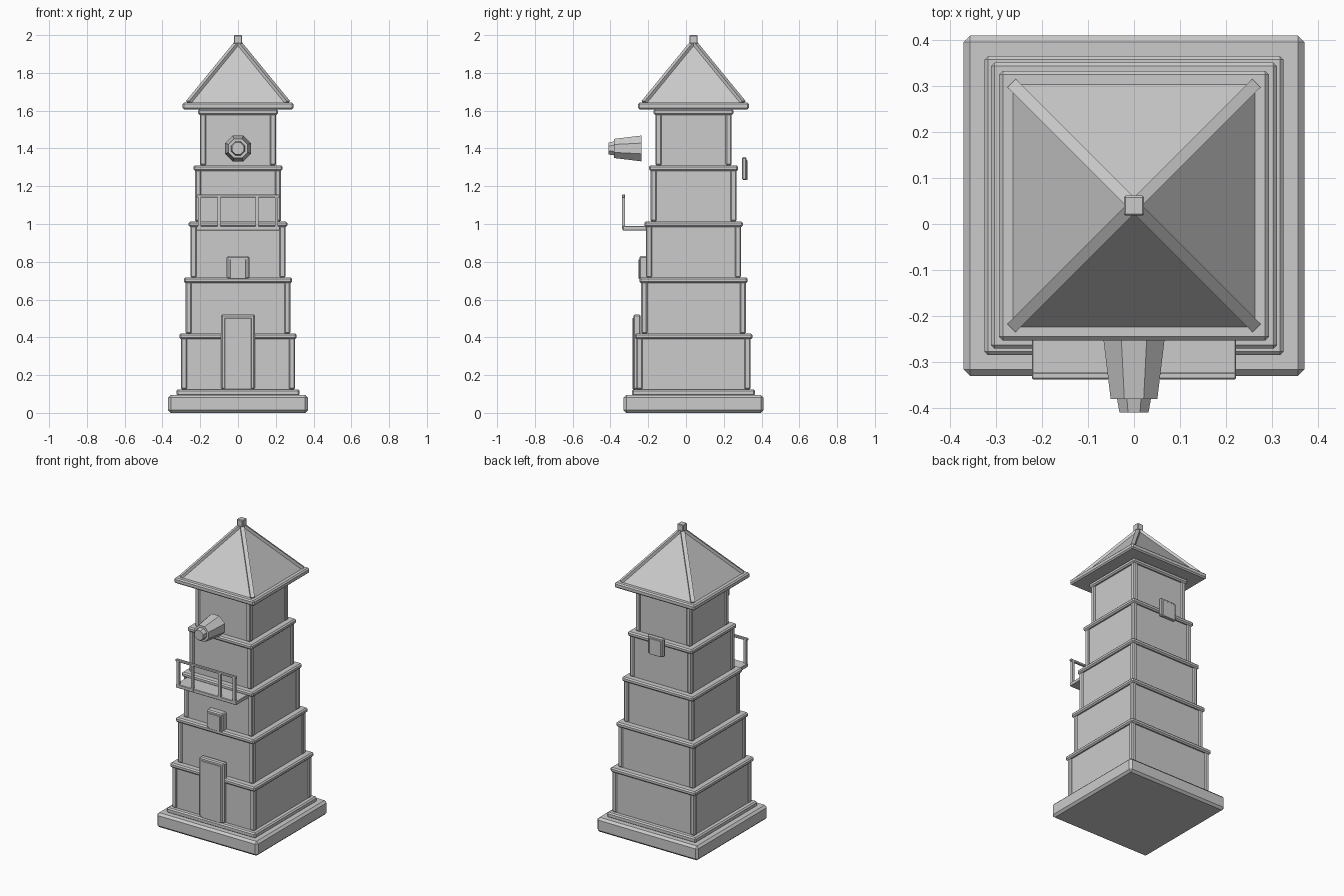
import bpy
import bmesh
from math import pi
from mathutils import Matrix, Vector

if "Cube" in bpy.data.objects:
    bpy.data.objects.remove(bpy.data.objects["Cube"], do_unlink=True)

CY = 0.04  # y of the tower axis

stone = bpy.data.materials.new("plain_grey")
stone.use_nodes = True
grey = (0.6, 0.6, 0.6, 1)
stone.diffuse_color = grey
stone.node_tree.nodes["Principled BSDF"].inputs["Base Color"].default_value = grey


def finish(name, bm, bevel=0):
    bmesh.ops.recalc_face_normals(bm, faces=bm.faces)
    mesh = bpy.data.meshes.new(name)
    bm.to_mesh(mesh)
    bm.free()
    mesh.materials.append(stone)
    obj = bpy.data.objects.new(name, mesh)
    bpy.context.collection.objects.link(obj)
    if bevel:
        mod = obj.modifiers.new("chamfer", 'BEVEL')
        mod.width = bevel
        mod.segments = 1
    return obj


def box(name, x, y, z, bevel=0.006):
    """Box from (min, max) pairs."""
    bm = bmesh.new()
    spans = (x, y, z)
    middle = Vector([(a + b) / 2 for a, b in spans])
    size = Vector([b - a for a, b in spans])
    bmesh.ops.create_cube(bm, size=1, matrix=Matrix.LocRotScale(middle, None, size))
    return finish(name, bm, bevel)


def slab(name, half, z0, z1, bevel=0.006):
    """Square block centred on the tower axis."""
    return box(name, (-half, half), (CY - half, CY + half), (z0, z1), bevel)


def cone(name, sides, r1, r2, length, matrix):
    bm = bmesh.new()
    bmesh.ops.create_cone(bm, cap_ends=True, segments=sides, radius1=r1,
                          radius2=r2, depth=length, matrix=matrix)
    return finish(name, bm)


# Stepped base
slab("base", 0.37, 0, 0.095, 0.014)
slab("plinth", 0.325, 0.09, 0.125, 0.008)

# Five shrinking storeys, each with walls, corner posts and a cornice
floor = 0.125
for i in range(5):
    half = 0.302 - 0.025 * i
    top = 0.42 + 0.297 * i
    slab(f"wall_{i + 1}", half - 0.008, floor, top - 0.02, 0)
    for sx in (-1, 1):
        for sy in (-1, 1):
            px, py = sx * (half - 0.016), CY + sy * (half - 0.016)
            box(f"corner_post_{i + 1}", (px - 0.016, px + 0.016),
                (py - 0.016, py + 0.016), (floor, top - 0.02))
    slab(f"cornice_{i + 1}", half + 0.009, top - 0.03, top, 0.008)
    floor = top

# Roof: eave, pyramid, hip ridges and finial
slab("eave", 0.293, 1.607, 1.642, 0.008)
apex = Vector((0, CY, 1.965))
cone("roof", 4, 0.265 * 2 ** 0.5, 0, 0.325,
     Matrix.Translation((0, CY, 1.8025)) @ Matrix.Rotation(pi / 4, 4, 'Z'))
for sx in (-1, 1):
    for sy in (-1, 1):
        foot = Vector((sx * 0.262, CY + sy * 0.262, 1.645))
        run = apex - foot
        bm = bmesh.new()
        bmesh.ops.create_cube(bm, size=1, matrix=Matrix.LocRotScale(
            (foot + apex) / 2, run.to_track_quat('X', 'Z'),
            Vector((run.length, 0.025, 0.018))))
        finish("hip_ridge", bm)
slab("finial", 0.022, 1.955, 2.0, 0.004)


# Door and windows: chamfered frame with a thin raised panel
def opening(name, half, z0, z1, wall_y, face_y, border):
    out = 1 if face_y > wall_y else -1
    inner = face_y - out * 0.004
    box(name + "_frame", (-half, half), sorted((wall_y, inner)), (z0, z1), 0.007)
    box(name + "_panel", (border - half, half - border),
        sorted((wall_y + out * 0.01, face_y)), (z0, z1 - border), 0.002)


opening("door", 0.09, 0.125, 0.52, -0.24, -0.283, 0.018)
opening("front_window", 0.06, 0.71, 0.83, -0.2, -0.251, 0.017)
opening("back_window", 0.06, 1.232, 1.355, 0.296, 0.325, 0.017)

# Balcony with railing
box("balcony_floor", (-0.222, 0.222), (-0.335, -0.18), (0.966, 0.99), 0.003)
box("balcony_rail", (-0.222, 0.222), (-0.338, -0.322), (1.14, 1.156), 0.003)
for x in (-0.205, -0.1, 0.1, 0.205):
    box("balcony_post", (x - 0.008, x + 0.008), (-0.338, -0.322), (0.975, 1.15), 0)


# Eight-sided tapered spout
def spout(name, r1, r2, y0, y1):
    turn = Matrix.Rotation(pi / 2, 4, 'X') @ Matrix.Rotation(pi / 8, 4, 'Z')
    cone(name, 8, r1, r2, y0 - y1, Matrix.Translation((0, (y0 + y1) / 2, 1.4)) @ turn)


spout("spout_body", 0.074, 0.055, -0.235, -0.38)
spout("spout_tip", 0.042, 0.034, -0.37, -0.41)
